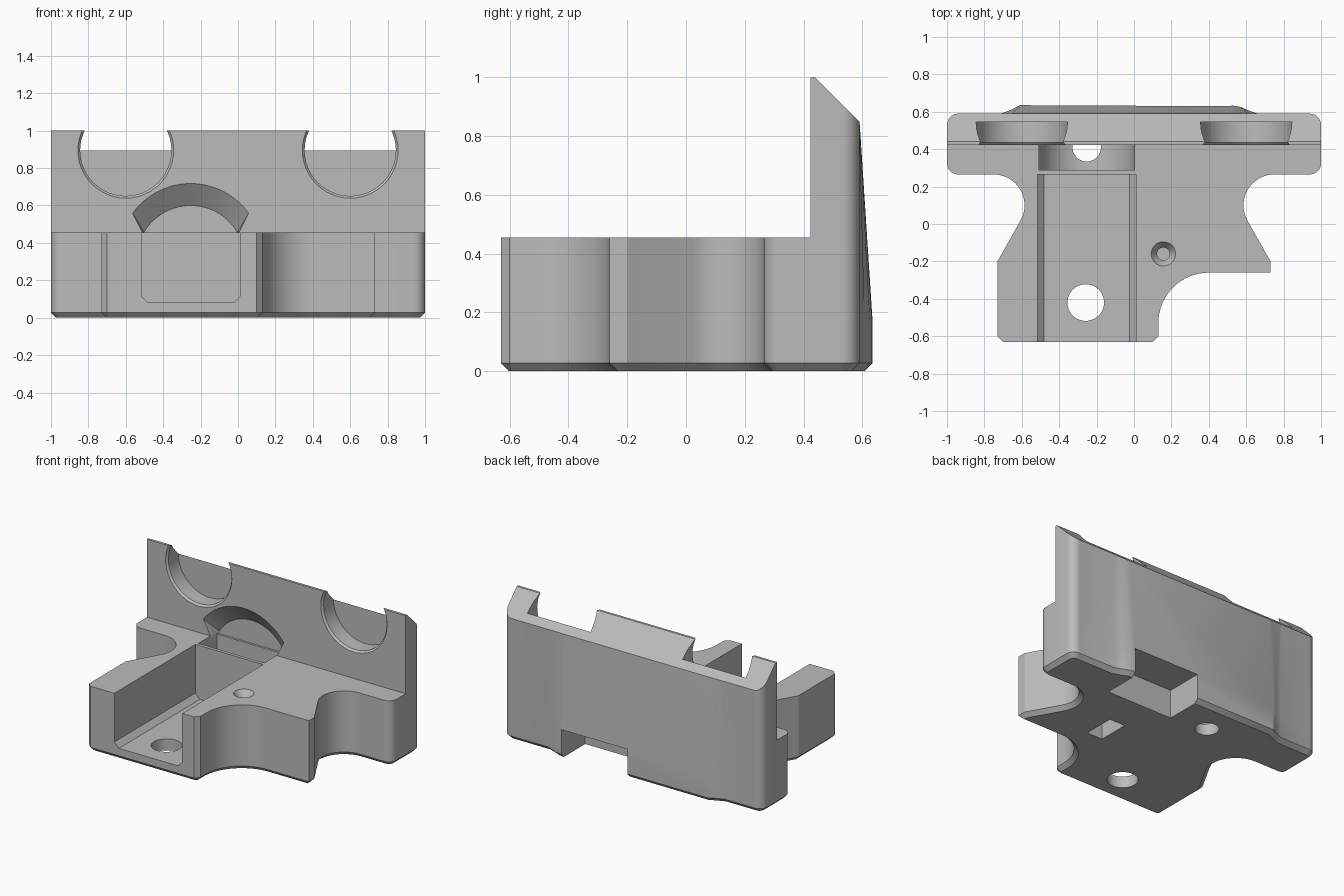
import bpy, bmesh
from math import cos, sin, radians

cube = bpy.data.objects.get("Cube")
if cube:
    bpy.data.objects.remove(cube, do_unlink=True)

grey = bpy.data.materials.new("plain_grey")
grey.use_nodes = True
grey.diffuse_color = (0.5, 0.5, 0.5, 1)
grey.node_tree.nodes["Principled BSDF"].inputs["Base Color"].default_value = (0.5, 0.5, 0.5, 1)


def arc(cx, cy, r, start, end, n=12):
    angles = [radians(start + (end - start) * i / n) for i in range(n + 1)]
    return [(cx + r * cos(a), cy + r * sin(a)) for a in angles]


def loft(rings):
    """Closed solid through matching rings of points."""
    bm = bmesh.new()
    loops = [[bm.verts.new(p) for p in ring] for ring in rings]
    for low, high in zip(loops, loops[1:]):
        for i in range(len(low)):
            j = (i + 1) % len(low)
            bm.faces.new((low[i], low[j], high[j], high[i]))
    bm.faces.new(loops[0][::-1])
    bm.faces.new(loops[-1])
    bmesh.ops.recalc_face_normals(bm, faces=bm.faces)
    return bm


def make(name, bm):
    mesh = bpy.data.meshes.new(name)
    bm.to_mesh(mesh)
    bm.free()
    mesh.materials.append(grey)
    obj = bpy.data.objects.new(name, mesh)
    bpy.context.scene.collection.objects.link(obj)
    return obj


def flat(profile, z):
    return [(x, y, z) for x, y in profile]


def upright(profile, y):
    return [(x, y, z) for x, z in profile]


def circle(x, y, r, n=48):
    return arc(x, y, r, 0, 360, n)[:-1]


def box(x0, x1, y0, y1, z0, z1):
    base = [(x0, y0), (x1, y0), (x1, y1), (x0, y1)]
    return loft([flat(base, z0), flat(base, z1)])


# Footprint: shared wing outline, mirrored for the other side
BACK, WALL, DECK = 0.59, 0.423, 0.455
wing = [(0.73, -0.2)] + arc(0.75, 0.1, 0.165, 210, 90, 16)
wing += arc(0.94, 0.325, 0.06, -90, 0, 8) + arc(0.94, 0.53, 0.06, 0, 90, 8)
front = [(-0.7, -0.63), (0.1, -0.63), (0.13, -0.6)]
front += arc(0.4, -0.53, 0.27, 180, 90, 16) + [(0.73, -0.26)]
bulge = [(0.66, BACK), (0.61, 0.608), (0.57, 0.626), (0.53, 0.633),
         (-0.61, 0.635), (-0.65, 0.614), (-0.71, BACK)]
outline = front + wing + bulge + [(-x, y) for x, y in reversed(wing)] + [(-0.73, -0.6)]
flush = [(x, min(y, BACK)) for x, y in outline]

# Solid block whose rear bulge fades out upwards
block = loft([flat(outline, 0), flat(outline, 0.17), flat(flush, 0.86), flat(flush, 1)])
bottom_edges = [e for e in block.edges if all(v.co.z < 0.001 for v in e.verts)]
bmesh.ops.bevel(block, geom=bottom_edges, offset=0.028, segments=1, affect='EDGES')
body = make("bracket_body", block)

cutters = []


def cut(name, bm):
    cutters.append(make(name, bm))


# Space above the deck, and the sloping top of the wall
cut("deck_clearance", box(-1.2, 1.2, -0.8, WALL, DECK, 1.2))
slope = [(0.44, 1.0), (0.74, 0.7), (0.74, 1.1), (0.44, 1.1)]
cut("wall_slope", loft([[(x, y, z) for y, z in slope] for x in (-1.2, 1.2)]))

# Round seats at the top of the wall, with a small front chamfer
for side in (-1, 1):
    x = side * 0.6
    steps = [(0.4, 0.256), (WALL, 0.256), (0.437, 0.244), (0.546, 0.244)]
    cut("wall_seat", loft([upright(circle(x, 0.895, r), y) for y, r in steps]))

# Long channel with chamfered floor
channel = [(-0.515, 0.5), (-0.515, 0.115), (-0.48, 0.08), (-0.025, 0.08),
           (0.01, 0.115), (0.01, 0.5)]
cut("channel", loft([upright(channel, -0.7), upright(channel, 0.265)]))

# Round-bottomed pocket and the tapered arch above it
CX = -0.253
pocket = [(CX - 0.255, 0.47)] + arc(CX, 0.33, 0.255, 180, 360, 32) + [(CX + 0.255, 0.47)]
cut("round_pocket", loft([upright(pocket, 0.288), upright(pocket, 0.495)]))


def arch(r, cz, start, y):
    pts = [(CX + 0.25, 0.44)] + arc(CX, cz, r, start, 180 - start, 28) + [(CX - 0.25, 0.44)]
    return upright(pts, y)


cut("arch_recess", loft([arch(0.385, 0.335, 36, WALL - 0.002), arch(0.288, 0.312, 30, 0.51)]))

# Vertical holes
for x, y, r, top in [(-0.258, -0.42, 0.098, 0.2), (CX, 0.41, 0.076, 0.3)]:
    cut("through_hole", loft([flat(circle(x, y, r), z) for z in (-0.1, top)]))
screw = [(0.2, 0.034), (0.41, 0.034), (DECK, 0.065), (0.5, 0.065)]
cut("screw_hole", loft([flat(circle(0.157, -0.16, r, 32), z) for z, r in screw]))

# Underside slot and rear notch
cut("underside_slot", box(0.17, 0.29, -0.11, 0.11, -0.1, 0.14))
cut("rear_notch", box(0.01, 0.52, 0.37, 0.8, -0.1, 0.2))

# Apply every cut, then drop the cutters
bpy.context.view_layer.objects.active = body
for cutter in cutters:
    mod = body.modifiers.new("cut", 'BOOLEAN')
    mod.operation = 'DIFFERENCE'
    mod.solver = 'EXACT'
    mod.object = cutter
    bpy.ops.object.modifier_apply(modifier=mod.name)
    bpy.data.objects.remove(cutter, do_unlink=True)

for obj in bpy.context.selected_objects:
    obj.select_set(False)
body.select_set(True)
bpy.ops.object.shade_smooth_by_angle(angle=radians(25))
